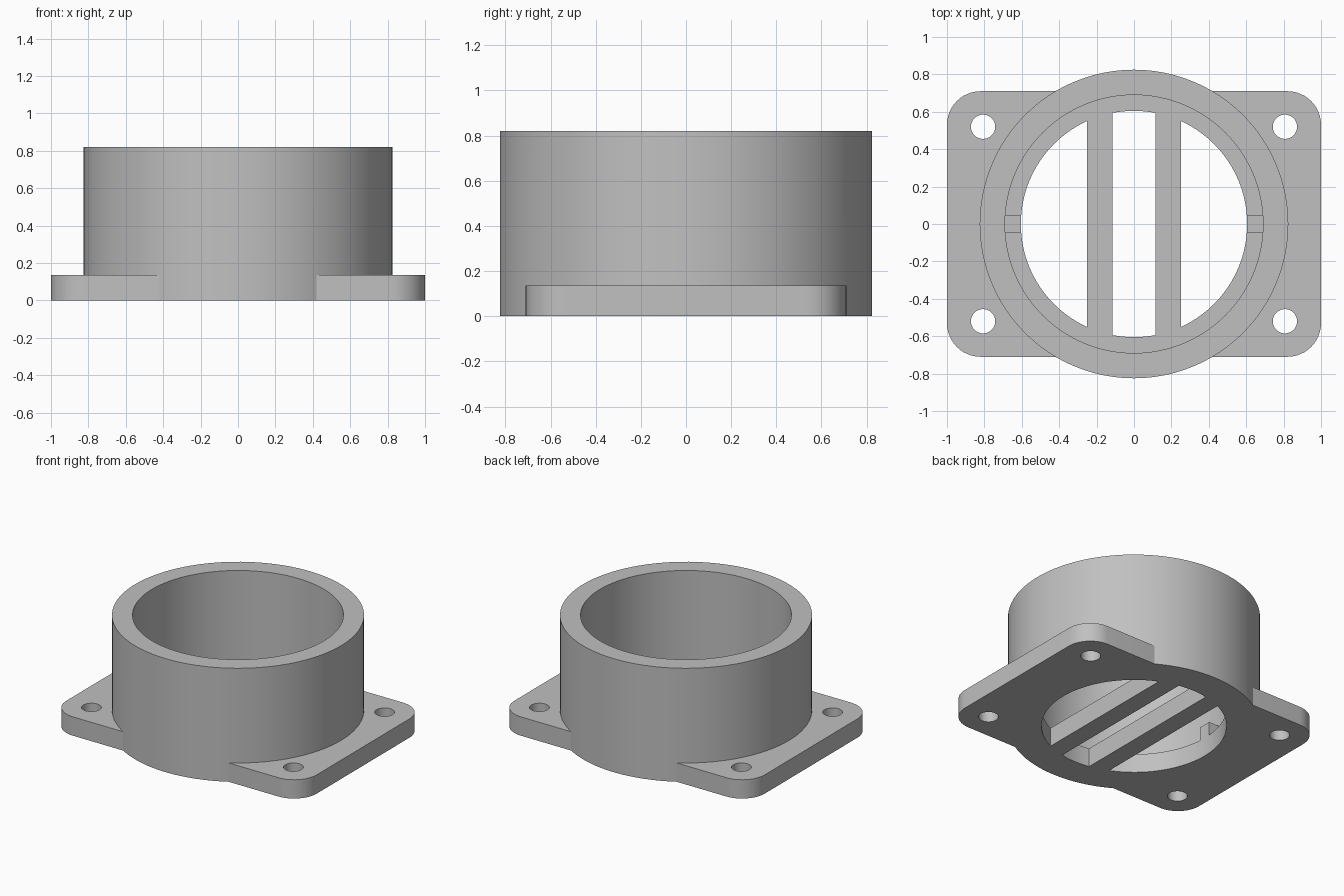
import bpy, bmesh
from mathutils import Matrix, Vector

if "Cube" in bpy.data.objects:
    bpy.data.objects.remove(bpy.data.objects["Cube"], do_unlink=True)

OUTER, BORE, VENT = 0.825, 0.69, 0.605
HEIGHT, FLOOR, KEY_TOP = 0.82, 0.136, 0.235

grey = bpy.data.materials.new("plain grey")
grey.use_nodes = True
colour = (0.53, 0.53, 0.53, 1)
grey.diffuse_color = colour
grey.node_tree.nodes["Principled BSDF"].inputs["Base Color"].default_value = colour


def to_object(name, bm):
    mesh = bpy.data.meshes.new(name)
    bm.to_mesh(mesh)
    bm.free()
    mesh.materials.append(grey)
    obj = bpy.data.objects.new(name, mesh)
    bpy.context.collection.objects.link(obj)
    return obj


def cylinder(name, radius, z0, z1, x=0, y=0, sides=96):
    bm = bmesh.new()
    bmesh.ops.create_cone(bm, cap_ends=True, segments=sides, radius1=radius, radius2=radius,
                          depth=z1 - z0, matrix=Matrix.Translation((x, y, (z0 + z1) / 2)))
    return to_object(name, bm)


def box(name, low, high, corner=0):
    low, high = Vector(low), Vector(high)
    bm = bmesh.new()
    bmesh.ops.create_cube(bm, size=1, matrix=Matrix.Translation((low + high) / 2)
                          @ Matrix.Diagonal((high - low).to_4d()))
    if corner:
        upright = [e for e in bm.edges
                   if abs(e.verts[0].co.z - e.verts[1].co.z) > 0.01]
        bmesh.ops.bevel(bm, geom=upright, offset=corner, segments=12,
                        profile=0.5, affect='EDGES')
    return to_object(name, bm)


def combine(target, tool, operation):
    """Apply one boolean and discard the tool."""
    mod = target.modifiers.new("cut", 'BOOLEAN')
    mod.object, mod.operation, mod.solver = tool, operation, 'EXACT'
    bpy.context.view_layer.objects.active = target
    bpy.ops.object.modifier_apply(modifier=mod.name)
    bpy.data.objects.remove(tool, do_unlink=True)


# Flange plate with rounded corners, joined to the round collar
housing = box("flanged_collar", (-1, -0.71, 0), (1, 0.71, FLOOR), corner=0.18)
combine(housing, cylinder("collar", OUTER, 0, HEIGHT), 'UNION')

# Wide upper bore leaves two small locating keys on the ledge
bore = cylinder("bore_cutter", BORE, FLOOR, 1)
for side in (-1, 1):
    xs = sorted((side * 0.55, side * 0.75))
    combine(bore, box("key", (xs[0], -0.045, 0), (xs[1], 0.045, KEY_TOP)), 'DIFFERENCE')
combine(housing, bore, 'DIFFERENCE')

# Lower opening leaves two crossbars level with the ledge
vent = cylinder("vent_cutter", VENT, -0.1, 0.4)
for side in (-1, 1):
    xs = sorted((side * 0.115, side * 0.25))
    combine(vent, box("crossbar", (xs[0], -0.8, -0.2), (xs[1], 0.8, FLOOR)), 'DIFFERENCE')
combine(housing, vent, 'DIFFERENCE')

# Four screw holes
for x in (-0.807, 0.807):
    for y in (-0.52, 0.52):
        combine(housing, cylinder("screw_hole", 0.065, -0.1, 0.3, x, y, 32), 'DIFFERENCE')

bpy.ops.object.select_all(action='DESELECT')
housing.select_set(True)
bpy.context.view_layer.objects.active = housing
bpy.ops.object.shade_smooth_by_angle()
